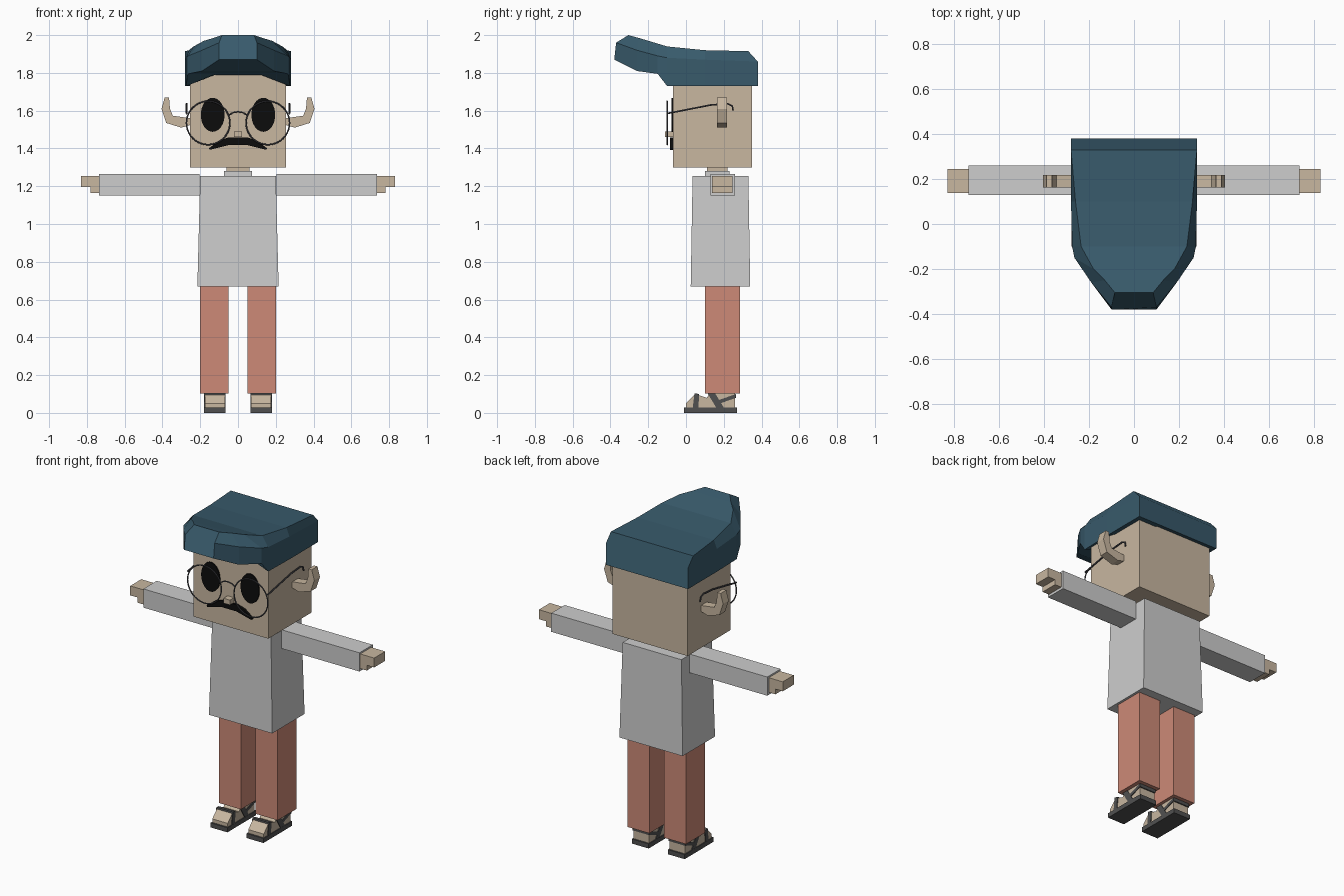
import bpy
import bmesh
from math import cos, sin, tau, pi
from mathutils import Vector

default_cube = bpy.data.objects.get("Cube")
if default_cube:
    bpy.data.objects.remove(default_cube, do_unlink=True)


def make_material(name, red, green, blue):
    """Flat material from display values, converted to linear."""
    linear = [((c / 255 + 0.055) / 1.055) ** 2.4 for c in (red, green, blue)]
    material = bpy.data.materials.new(name)
    material.use_nodes = True
    color = (*linear, 1)
    material.diffuse_color = color
    material.node_tree.nodes["Principled BSDF"].inputs["Base Color"].default_value = color
    return material


skin = make_material("skin", 200, 183, 160)
shirt = make_material("shirt grey", 205, 205, 205)
trouser = make_material("trouser coral", 205, 138, 119)
hair_blue = make_material("hair blue", 56, 90, 107)
leather = make_material("sandal grey", 80, 80, 80)
metal = make_material("glasses grey", 78, 78, 84)
black = make_material("black", 12, 12, 12)


def finish(name, bm, material):
    """Turn a bmesh into a named object with outward normals."""
    bmesh.ops.recalc_face_normals(bm, faces=bm.faces[:])
    mesh = bpy.data.meshes.new(name)
    bm.to_mesh(mesh)
    bm.free()
    mesh.materials.append(material)
    obj = bpy.data.objects.new(name, mesh)
    bpy.context.collection.objects.link(obj)
    return obj


def loft(name, rings, material):
    """Skin a row of closed rings and cap both ends."""
    bm = bmesh.new()
    rows = [[bm.verts.new(point) for point in ring] for ring in rings]
    count = len(rows[0])
    for first, second in zip(rows, rows[1:]):
        for i in range(count):
            j = (i + 1) % count
            bm.faces.new((first[i], first[j], second[j], second[i]))
    bm.faces.new(rows[0])
    bm.faces.new(rows[-1])
    return finish(name, bm, material)


def rectangle(x, y, z):
    return [(x[0], y[0], z), (x[1], y[0], z), (x[1], y[1], z), (x[0], y[1], z)]


def box(name, x, y, z, material):
    return loft(name, [rectangle(x, y, level) for level in z], material)


def extrude_y(name, outline, y, material):
    """Extrude an (x, z) outline along y."""
    return loft(name, [[(a, depth, b) for a, b in outline] for depth in y], material)


def extrude_x(name, outline, x, material):
    """Extrude a (y, z) outline along x."""
    return loft(name, [[(width, a, b) for a, b in outline] for width in x], material)


def wire(name, points, radius, material):
    """Thin round wire through points, as a mesh."""
    path = [Vector(point) for point in points]
    rings = []
    for i, point in enumerate(path):
        along = (path[min(i + 1, len(path) - 1)] - path[max(i - 1, 0)]).normalized()
        side = along.orthogonal().normalized() if abs(along.x) > 0.5 else Vector((1, 0, 0))
        up = along.cross(side).normalized()
        rings.append([point + radius * (side * cos(tau * k / 6) + up * sin(tau * k / 6))
                      for k in range(6)])
    return loft(name, rings, material)


# Head, neck and nose
box("head", (-0.255, 0.255), (-0.07, 0.35), (1.3, 1.8), skin)
box("neck", (-0.06, 0.06), (0.11, 0.22), (1.24, 1.31), skin)
box("collar", (-0.075, 0.075), (0.1, 0.23), (1.25, 1.28), shirt)
box("nose", (-0.022, 0.022), (-0.11, -0.06), (1.46, 1.49), skin)

# Hair: half sections from back to front (inner base, outer base, side, crown)
hair_sections = [
    [(.12, .38, 1.73), (.28, .38, 1.73), (.28, .38, 1.86), (.28, .33, 1.915)],
    [(.12, .1, 1.79), (.28, .1, 1.73), (.28, .1, 1.87), (.26, .1, 1.92)],
    [(.12, -.1, 1.79), (.275, -.1, 1.73), (.275, -.1, 1.88), (.235, -.1, 1.94)],
    [(.12, -.15, 1.795), (.265, -.15, 1.795), (.265, -.15, 1.89), (.18, -.2, 1.97)],
    [(.1, -.26, 1.81), (.19, -.26, 1.81), (.19, -.26, 1.92), (.13, -.25, 1.985)],
    [(.08, -.38, 1.87), (.1, -.38, 1.87), (.1, -.37, 1.96), (.085, -.305, 2)],
]
loft("hair", [half + [(-x, y, z) for x, y, z in reversed(half)]
              for half in hair_sections], hair_blue)

# Moustache
half_top = [(0.155, 1.4), (0.1, 1.442), (0.05, 1.458)]
half_bottom = [(0.05, 1.418), (0.1, 1.405), (0.15, 1.393)]
moustache = ([(-x, z) for x, z in half_top] + half_top[::-1]
             + half_bottom[::-1] + [(-x, z) for x, z in half_bottom])
extrude_y("moustache", moustache, (-0.085, -0.065), black)

# Shirt body, flared towards the hem
loft("shirt_body", [rectangle((-0.215, 0.215), (0.025, 0.34), 0.67),
                    rectangle((-0.2, 0.2), (0.035, 0.33), 1.255)], shirt)

# Glasses bridge
wire("glasses_bridge", [(-0.05, -0.1, 1.575), (-0.025, -0.1, 1.59), (0, -0.1, 1.594),
                        (0.025, -0.1, 1.59), (0.05, -0.1, 1.575)], 0.004, metal)

# Everything that comes in pairs
for side, label in ((1, "left"), (-1, "right")):
    def span(a, b):
        return side * a, side * b

    # Arm, hand and thumb
    box(label + "_sleeve", span(0.205, 0.735), (0.13, 0.26), (1.15, 1.265), shirt)
    box(label + "_hand", span(0.73, 0.83), (0.138, 0.245), (1.197, 1.255), skin)
    box(label + "_thumb", span(0.73, 0.78), (0.138, 0.245), (1.165, 1.2), skin)

    # Ear, curling upwards
    ear = [(0.25, 1.525), (0.3, 1.51), (0.38, 1.535), (0.405, 1.61), (0.388, 1.67),
           (0.365, 1.67), (0.36, 1.61), (0.345, 1.573), (0.25, 1.56)]
    extrude_y(label + "_ear", [(side * x, z) for x, z in ear], (0.163, 0.218), skin)

    # Eye
    eye = [(side * 0.134 + 0.063 * cos(tau * k / 32), 1.578 + 0.09 * sin(tau * k / 32))
           for k in range(32)]
    extrude_y(label + "_eye", eye, (-0.077, -0.069), black)

    # Glasses rim and temple
    bpy.ops.mesh.primitive_torus_add(
        location=(side * 0.158, -0.1, 1.535), rotation=(pi / 2, 0, 0),
        major_radius=0.115, minor_radius=0.004, major_segments=40, minor_segments=6)
    rim = bpy.context.object
    rim.name = label + "_glasses_rim"
    rim.data.materials.append(metal)
    bpy.ops.object.shade_smooth_by_angle()
    edge = side * 0.272
    wire(label + "_glasses_temple",
         [(edge, -0.1, 1.585), (edge, 0.13, 1.63), (edge, 0.22, 1.637),
          (edge, 0.245, 1.625), (edge, 0.25, 1.6)], 0.005, metal)

    # Trouser leg
    box(label + "_trouser_leg", span(0.05, 0.2), (0.1, 0.285), (0.103, 0.69), trouser)

    # Foot with a sloping toe
    foot = [(0, 0.02), (0, 0.05), (0.05, 0.1), (0.11, 0.08), (0.13, 0.11),
            (0.26, 0.11), (0.26, 0.02)]
    extrude_x(label + "_foot", foot, span(0.07, 0.175), skin)

    # Sandal sole and straps
    box(label + "_sole", span(0.065, 0.18), (-0.01, 0.27), (0, 0.028), leather)
    straps = {
        "toe_strap": [(0.035, 0.02), (0.065, 0.02), (0.07, 0.1), (0.045, 0.104)],
        "ankle_strap": [(0.165, 0.02), (0.205, 0.02), (0.155, 0.102), (0.115, 0.102)],
        "heel_strap": [(0.165, 0.065), (0.18, 0.05), (0.265, 0.08), (0.265, 0.1)],
    }
    for strap, outline in straps.items():
        extrude_x(label + "_" + strap, outline, span(0.066, 0.179), leather)
